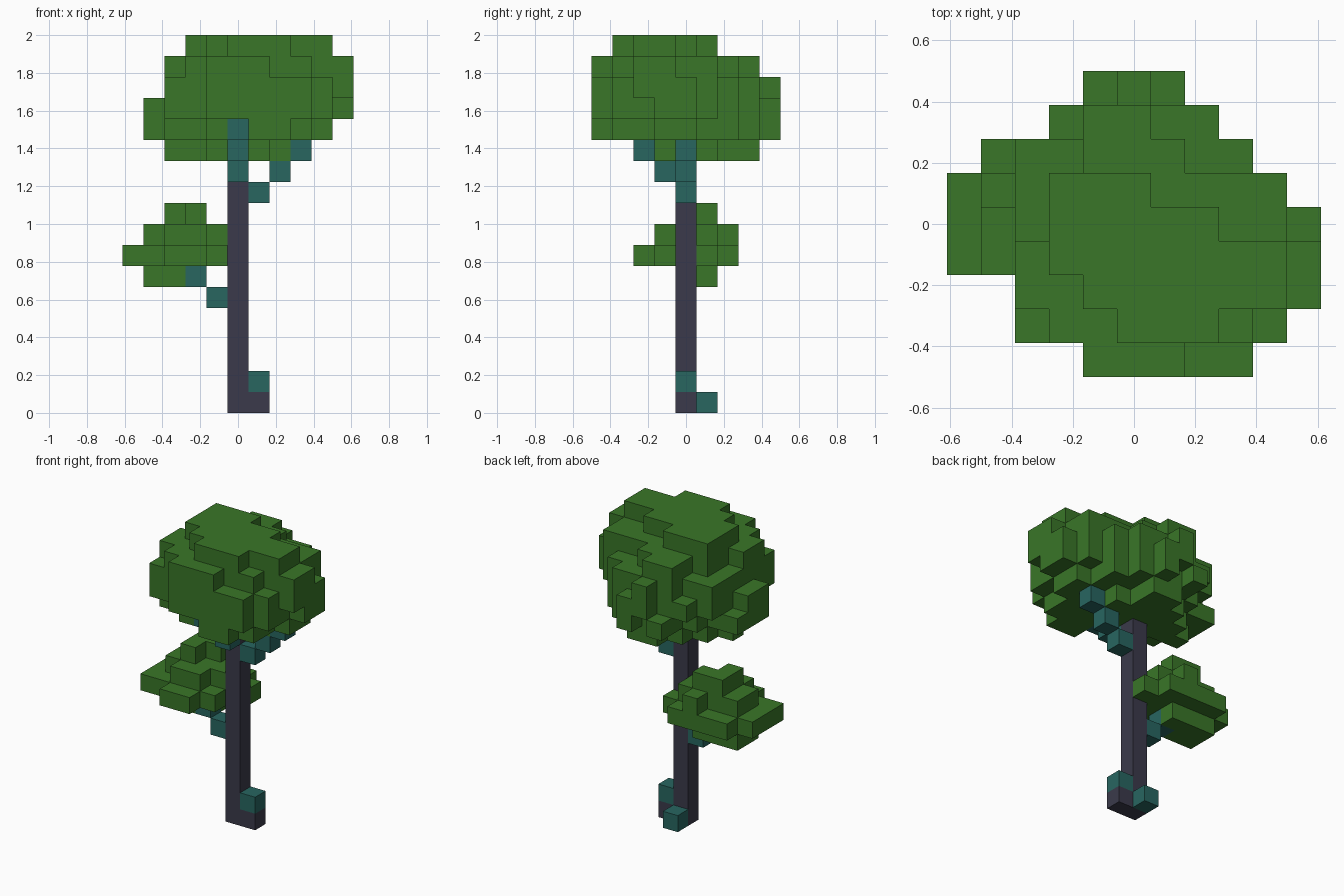
import bpy
import bmesh
import math
from mathutils import Vector

cube = bpy.data.objects.get("Cube")
if cube:
    bpy.data.objects.remove(cube, do_unlink=True)

UNIT = 1 / 9  # edge of one block


def material(name, rgb):
    m = bpy.data.materials.new(name)
    m.use_nodes = True
    m.diffuse_color = (*rgb, 1)
    bsdf = m.node_tree.nodes["Principled BSDF"]
    bsdf.inputs["Base Color"].default_value = (*rgb, 1)
    bsdf.inputs["Roughness"].default_value = 0.9
    return m


def blocks(*boxes):
    """Union of boxes; each is inclusive block ranges x, x, y, y, z, z."""
    return {(x, y, z)
            for x0, x1, y0, y1, z0, z1 in boxes
            for x in range(x0, x1 + 1)
            for y in range(y0, y1 + 1)
            for z in range(z0, z1 + 1)}


def block_object(name, cells, mat):
    """Outer skin of a set of blocks, with flat areas merged."""
    bm = bmesh.new()
    for cell in cells:
        centre = Vector(cell) + Vector((0, 0, 0.5))
        for axis in range(3):
            for sign in (-1, 1):
                n = Vector((0, 0, 0))
                n[axis] = sign
                if tuple(int(a + b) for a, b in zip(cell, n)) in cells:
                    continue
                u = Vector((0, 0, 0))
                u[(axis + 1) % 3] = 0.5
                v = n.cross(u)
                mid = centre + n * 0.5
                bm.faces.new([bm.verts.new((mid + a * u + b * v) * UNIT)
                              for a, b in ((-1, -1), (1, -1), (1, 1), (-1, 1))])
    bmesh.ops.remove_doubles(bm, verts=bm.verts, dist=UNIT / 100)
    bmesh.ops.dissolve_limit(bm, angle_limit=math.radians(1),
                             verts=bm.verts, edges=bm.edges)
    mesh = bpy.data.meshes.new(name)
    bm.to_mesh(mesh)
    bm.free()
    mesh.materials.append(mat)
    obj = bpy.data.objects.new(name, mesh)
    bpy.context.scene.collection.objects.link(obj)
    return obj


leaf = material("leaf green", (0.041, 0.182, 0.021))
branch = material("branch teal", (0.021, 0.132, 0.118))
bark = material("dark bark", (0.043, 0.042, 0.069))

# Trunk with a buttress at its foot
trunk = blocks((0, 0, 0, 0, 0, 13), (1, 1, 0, 0, 0, 0))
block_object("trunk", trunk, bark)

# Roots and stepped branches
limbs = {
    "side_root": {(1, 0, 1)},
    "back_root": {(0, 1, 0)},
    "left_branch": {(1 + i, 0, 10 + i) for i in range(3)},
    "front_branch": {(0, -1 - i, 11 + i) for i in range(3)},
    "lower_branch": {(-1 - i, 0, 5 + i) for i in range(2)},
}
wood = set(trunk)
for name, cells in limbs.items():
    block_object(name, cells, branch)
    wood |= cells

# Main crown, from the underside up
crown = blocks(
    # underside
    (-3, 2, 0, 0, 12, 12), (-2, 2, 1, 1, 12, 12), (-1, 1, 2, 2, 12, 12),
    (0, 1, 3, 3, 12, 12), (-1, 1, -1, -1, 12, 12),
    # lower rim
    (1, 2, -4, -4, 13, 13), (-1, 3, -3, -3, 13, 13), (-3, 3, -2, 1, 13, 13),
    (-4, 4, -1, 0, 13, 14), (-4, -4, 1, 1, 13, 13), (-2, 3, 2, 2, 13, 13),
    (-1, 2, 3, 3, 13, 13),
    # body
    (-3, 4, -2, 1, 14, 15), (-3, 3, 2, 2, 14, 15), (-1, 2, 3, 3, 14, 15),
    # back bumps
    (-2, -2, 3, 3, 14, 14), (0, 0, 4, 4, 14, 15),
    (-1, -1, 4, 4, 13, 13), (1, 1, 4, 4, 13, 14),
    # front bulge
    (-1, 3, -4, -4, 14, 15), (-3, 4, -3, -3, 14, 15),
    (-1, 1, -4, -4, 16, 16), (-2, 3, -3, -3, 16, 16),
    # left bulge
    (5, 5, -1, 0, 14, 15), (5, 5, -2, -2, 15, 16), (5, 5, -1, -1, 16, 16),
    # shoulder
    (-3, 4, -2, -1, 16, 16), (-2, 4, 0, 1, 16, 16),
    (-1, 1, 2, 2, 16, 16), (-1, 0, 3, 3, 16, 16),
    # top
    (-2, 0, 1, 1, 17, 17), (-2, 2, 0, 0, 17, 17), (-2, 4, -1, -1, 17, 17),
    (-1, 4, -2, -2, 17, 17), (0, 2, -3, -3, 17, 17),
)
block_object("main_crown", crown - wood, leaf)

# Small leaf clump on the lower branch, wrapping behind the trunk
clump = blocks(
    (-4, -2, 0, 1, 6, 6),
    (-5, -1, -1, 1, 7, 7), (-3, -2, -2, -2, 7, 7),
    (-4, -1, 2, 2, 7, 7), (0, 0, 1, 1, 7, 7),
    (-4, -1, 0, 1, 8, 8), (-3, -2, -1, -1, 8, 8), (-2, -2, 2, 2, 8, 8),
    (-3, -3, 0, 1, 9, 9), (-2, -2, 1, 1, 9, 9),
)
block_object("lower_clump", clump - wood, leaf)
